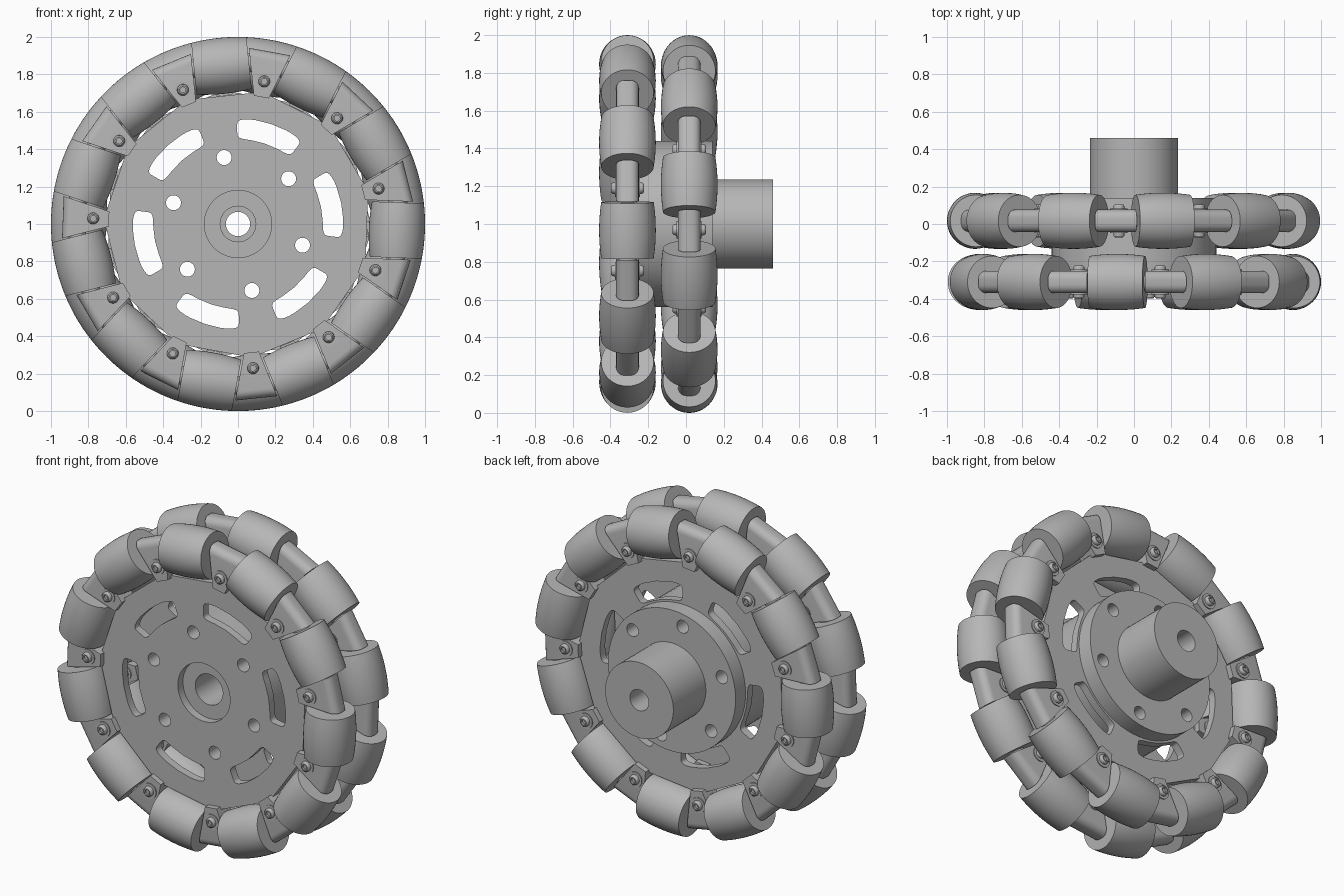
import bpy, bmesh
from math import sin, cos, pi, radians, sqrt, copysign
from mathutils import Matrix

cube = bpy.data.objects.get("Cube")
if cube:
    bpy.data.objects.remove(cube)

grey = bpy.data.materials.new("plain grey")
grey.use_nodes = True
grey.diffuse_color = (0.47, 0.47, 0.47, 1)
grey.node_tree.nodes["Principled BSDF"].inputs["Base Color"].default_value = grey.diffuse_color

COUNT = 11
STEP = 2 * pi / COUNT
CENTRE_Z = 1
HALF = 0.06             # half thickness of the brackets
PLATE_HALF = 0.025      # half thickness of the wheel plates
ROLLER_HALF = 0.148     # half length of a roller
AXLE_R = 0.85           # distance from wheel centre to roller axes
FRONT_Y, BACK_Y = -0.31, 0.017


def add(name, mesh, matrix):
    mesh.materials.clear()
    mesh.materials.append(grey)
    mesh.shade_smooth()
    mesh.set_sharp_from_angle(angle=radians(30))
    obj = bpy.data.objects.new(name, mesh)
    obj.matrix_world = matrix
    bpy.context.collection.objects.link(obj)


def to_mesh(name, bm):
    bmesh.ops.recalc_face_normals(bm, faces=bm.faces)
    mesh = bpy.data.meshes.new(name)
    bm.to_mesh(mesh)
    bm.free()
    return mesh


def lathe(name, profile, segments=48):
    """Solid of revolution about local z from (radius, height) points."""
    bm = bmesh.new()
    verts = [bm.verts.new((r, 0, h)) for r, h in profile]
    edges = [bm.edges.new(pair) for pair in zip(verts, verts[1:])]
    bmesh.ops.spin(bm, geom=verts + edges, axis=(0, 0, 1), cent=(0, 0, 0),
                   angle=2 * pi, steps=segments, use_duplicate=False)
    bmesh.ops.remove_doubles(bm, verts=bm.verts, dist=1e-5)
    return to_mesh(name, bm)


def circle(radius, cx=0, cy=0, n=64, start=0):
    return [(cx + radius * cos(start + 2 * pi * i / n),
             cy + radius * sin(start + 2 * pi * i / n)) for i in range(n)]


def slot(angle):
    """Curved slot with rounded corners."""
    points = []
    for i in range(56):
        t = 2 * pi * i / 56
        u, v = (copysign(abs(f(t)) ** 0.35, f(t)) for f in (cos, sin))
        a, r = angle + radians(19) * u, 0.508 + 0.055 * v
        points.append((r * cos(a), r * sin(a)))
    return points


def plate(name, outlines, y0, y1):
    """Flat plate between two depths; the first outline is the rim, the rest are holes."""
    curve = bpy.data.curves.new(name, 'CURVE')
    curve.dimensions = '2D'
    curve.fill_mode = 'BOTH'
    curve.extrude = (y1 - y0) / 2
    for points in outlines:
        spline = curve.splines.new('POLY')
        spline.points.add(len(points) - 1)
        for p, (x, y) in zip(spline.points, points):
            p.co = (x, y, 0, 1)
        spline.use_cyclic_u = True
    temp = bpy.data.objects.new(name, curve)
    bpy.context.collection.objects.link(temp)
    graph = bpy.context.evaluated_depsgraph_get()
    bm = bmesh.new()
    bm.from_mesh(bpy.data.meshes.new_from_object(temp.evaluated_get(graph)))
    bpy.data.objects.remove(temp)
    bmesh.ops.remove_doubles(bm, verts=bm.verts, dist=1e-5)
    add(name, to_mesh(name, bm),
        Matrix.Translation((0, (y0 + y1) / 2, CENTRE_Z)) @ Matrix.Rotation(pi / 2, 4, 'X'))


def bracket():
    """Wedge filling the gap between two rollers, rounded at the rim."""
    def half_width(r):
        return (r * sin(STEP / 2) - ROLLER_HALF) / cos(STEP / 2) - 0.008
    bm = bmesh.new()
    bmesh.ops.create_cube(bm, size=2)
    for v in bm.verts:
        r = 0.937 if v.co.x > 0 else 0.69
        v.co = (r, v.co.y * HALF, v.co.z * half_width(r))
    rim = [e for e in bm.edges if all(v.co.x > 0.9 for v in e.verts)
           and abs(e.verts[0].co.y - e.verts[1].co.y) < 0.01]
    bmesh.ops.bevel(bm, geom=rim, offset=0.045, segments=5, profile=0.5, affect='EDGES')
    return to_mesh("bracket", bm)


# Shared parts of the roller rings
arc = [ROLLER_HALF * (i / 6 - 1) for i in range(13)]
roller = lathe("roller", [(0, -ROLLER_HALF)] + [(sqrt(1 - t * t) - AXLE_R, t) for t in arc]
               + [(0, ROLLER_HALF)])
axle = lathe("axle", [(0, -0.16), (0.05, -0.16), (0.05, 0.16), (0, 0.16)], 24)
half_bolt = [(0.047, 0.055), (0.047, 0.066), (0.031, 0.066), (0.029, 0.08),
             (0.022, 0.088), (0.015, 0.088), (0.015, 0.075), (0, 0.075)]
bolt = lathe("bolt", [(r, -h) for r, h in reversed(half_bolt)] + half_bolt, 24)
wedge = bracket()

# Openings through the plates
holes = [circle(0.04, 0.363 * cos(a), 0.363 * sin(a), 24)
         for a in (radians(41.8 + 60 * k) for k in range(6))]
slots = [slot(radians(11.5 + 60 * k)) for k in range(6)]

# Two wheel rows, the back one turned by half a step
for row, y, start, bore in (("front", FRONT_Y, radians(79.6), 0.18),
                            ("back", BACK_Y, radians(79.6) + STEP / 2, 0.095)):
    plate(row + "_wheel_plate",
          [circle(0.718, n=COUNT, start=start)] + slots + holes + [circle(bore)],
          y - PLATE_HALF, y + PLATE_HALF)
    for k in range(COUNT):
        at_wedge = Matrix.Translation((0, y, CENTRE_Z)) @ Matrix.Rotation(-start - k * STEP, 4, 'Y')
        at_roller = at_wedge @ Matrix.Rotation(-STEP / 2, 4, 'Y') @ Matrix.Translation((AXLE_R, 0, 0))
        add(f"{row}_bracket_{k}", wedge, at_wedge)
        add(f"{row}_bolt_{k}", bolt,
            at_wedge @ Matrix.Translation((0.775, 0, 0)) @ Matrix.Rotation(pi / 2, 4, 'X'))
        add(f"{row}_roller_{k}", roller, at_roller)
        add(f"{row}_axle_{k}", axle, at_roller)

# Hub: spacer between the rows, rear flange and shaft tube
plate("spacer", [circle(0.44)] + holes + [circle(0.095)],
      FRONT_Y + PLATE_HALF, BACK_Y - PLATE_HALF)
plate("rear_flange", [circle(0.44)] + holes + [circle(0.095)], BACK_Y + PLATE_HALF, 0.14)
plate("shaft_tube", [circle(0.235), circle(0.065)], 0.14, 0.46)
